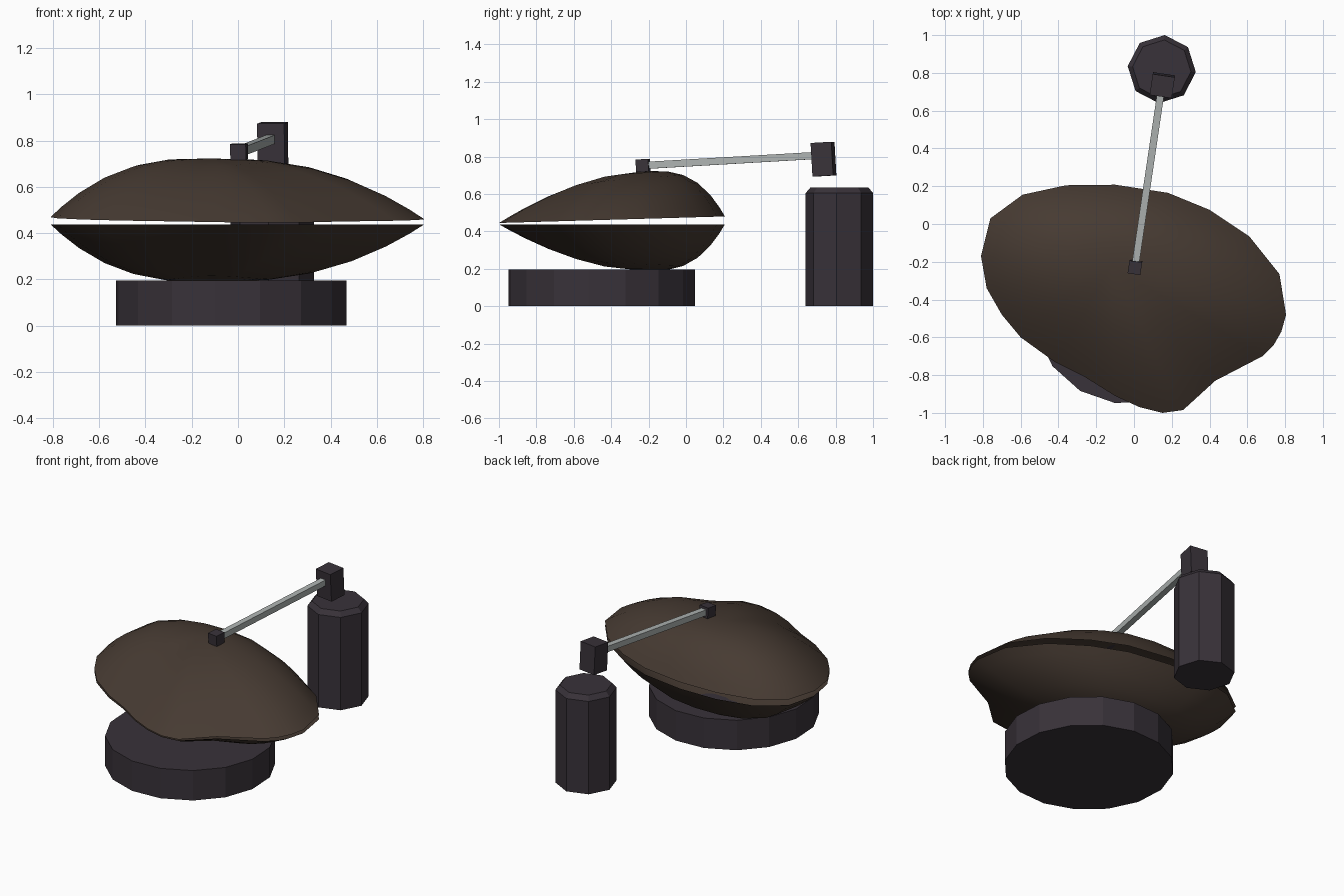
import bpy, bmesh, math
from mathutils import Vector, Matrix

if "Cube" in bpy.data.objects:
    bpy.data.objects.remove(bpy.data.objects["Cube"])


def material(name, rgb):
    m = bpy.data.materials.new(name)
    m.diffuse_color = (*rgb, 1)
    m.use_nodes = True
    m.node_tree.nodes["Principled BSDF"].inputs["Base Color"].default_value = m.diffuse_color
    return m


BROWN = material("shell brown", (0.062, 0.043, 0.032))
PURPLE = material("dark plum", (0.040, 0.032, 0.041))
METAL = material("pale metal", (0.42, 0.45, 0.44))


def add(name, bm, mat, smooth=False):
    me = bpy.data.meshes.new(name)
    bm.to_mesh(me)
    bm.free()
    me.materials.append(mat)
    for p in me.polygons:
        p.use_smooth = smooth
    ob = bpy.data.objects.new(name, me)
    bpy.context.collection.objects.link(ob)
    return ob


def drum(name, x, y, sides, turn, rings):
    """Faceted capped cylinder through (radius, z) rings."""
    bm = bmesh.new()
    loops = []
    for r, z in rings:
        loops.append([bm.verts.new((x + r * math.cos(turn + i * math.tau / sides),
                                    y + r * math.sin(turn + i * math.tau / sides), z))
                      for i in range(sides)])
    for a, b in zip(loops, loops[1:]):
        for i in range(sides):
            j = (i + 1) % sides
            bm.faces.new((a[i], a[j], b[j], b[i]))
    bm.faces.new(loops[0][::-1])
    bm.faces.new(loops[-1])
    add(name, bm, PURPLE)


def box(name, centre, size, rot, mat):
    bm = bmesh.new()
    bmesh.ops.create_cube(bm, size=1)
    bm.transform(Matrix.Translation(centre) @ rot @ Matrix.Diagonal((*size, 1)))
    add(name, bm, mat)


# Shell outline, counter-clockwise from above
OUTLINE = [(-.81, -.17), (-.78, -.34), (-.70, -.48), (-.60, -.60), (-.42, -.73),
           (-.26, -.81), (-.10, -.91), (.03, -.97), (.15, -1.0), (.26, -.985),
           (.43, -.83), (.68, -.70), (.74, -.64), (.78, -.57), (.805, -.48),
           (.77, -.265), (.61, -.065), (.40, .075), (.18, .165), (-.10, .208),
           (-.36, .205), (-.59, .155), (-.76, .03)]
PEAK = (-0.12, -0.22)


def shell(name, rim, height):
    """Open half shell: outline rings shrinking towards the peak."""
    bm = bmesh.new()
    loops = []
    for f in (1, .93, .82, .66, .48, .28):
        ring = []
        for px, py in OUTLINE:
            dx, dy = px - PEAK[0], py - PEAK[1]
            c, s = dx / math.hypot(dx, dy), dy / math.hypot(dx, dy)
            power = 2.4 + 0.65 * s + 0.25 * c * c
            x, y = PEAK[0] + f * dx, PEAK[1] + f * dy
            ring.append(bm.verts.new((x, y, rim(y) + height * (1 - f ** power))))
        loops.append(ring)
    top = bm.verts.new((*PEAK, rim(PEAK[1]) + height))
    n = len(OUTLINE)
    for i in range(n):
        j = (i + 1) % n
        for a, b in zip(loops, loops[1:]):
            bm.faces.new((a[i], a[j], b[j], b[i]))
        bm.faces.new((loops[-1][i], loops[-1][j], top))
    if height < 0:
        bmesh.ops.reverse_faces(bm, faces=bm.faces[:])
    add(name, bm, BROWN, True)


shell("upper_shell", lambda y: 0.474 + 0.029 * y, 0.255)
shell("lower_shell", lambda y: 0.438, -0.249)

# Round base and rear post
drum("round_base", -0.03, -0.45, 16, math.radians(14.5), [(.503, 0), (.503, .195)])
drum("rear_post", 0.147, 0.82, 8, math.radians(-5),
     [(.181, 0), (.181, .605), (.155, .635)])

# Arm with a block at each end, all aligned with the arm
start, end = Vector((0.005, -0.23, 0.752)), Vector((0.148, 0.735, 0.808))
d = end - start
rot = (Matrix.Rotation(-math.atan2(d.x, d.y), 4, 'Z') @
       Matrix.Rotation(math.atan2(d.z, math.hypot(d.x, d.y)), 4, 'X'))
box("arm_rod", (start + end) / 2, (.038, d.length, .038), rot, METAL)
box("arm_tip_block", start, (.068, .068, .068), rot, PURPLE)
box("arm_pivot_block", Vector((0.15, 0.735, 0.786)), (.118, .112, .18), rot, PURPLE)
